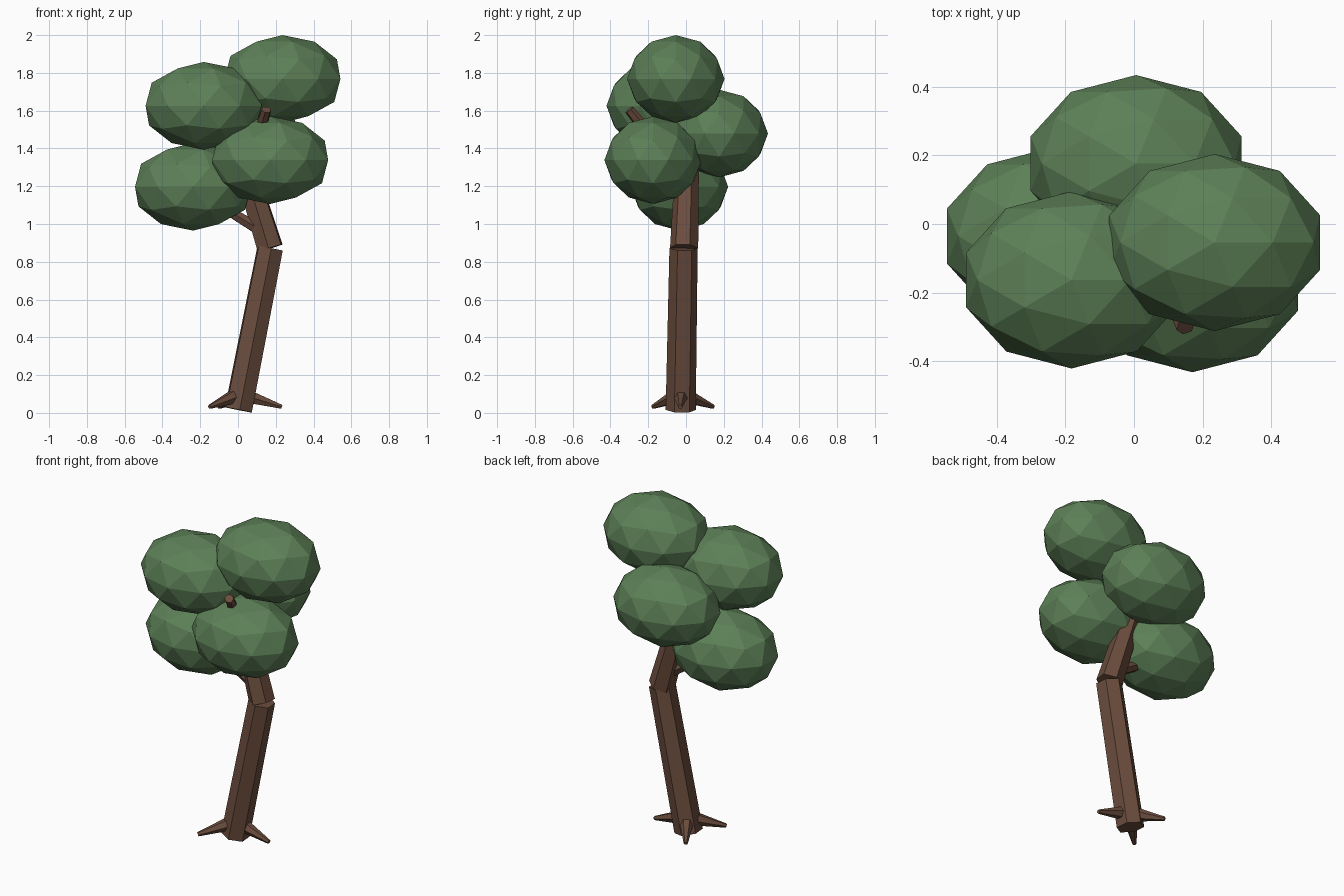
import bpy
import math
from mathutils import Vector

if "Cube" in bpy.data.objects:
    bpy.data.objects.remove(bpy.data.objects["Cube"])


def material(name, color):
    m = bpy.data.materials.new(name)
    m.diffuse_color = (*color, 1)
    m.use_nodes = True
    m.node_tree.nodes["Principled BSDF"].inputs["Base Color"].default_value = m.diffuse_color
    return m


bark = material("bark_brown", (0.145, 0.073, 0.047))
leaf = material("leaf_green", (0.108, 0.215, 0.095))


def limb(name, start, end, r1, r2, sides=6):
    """Tapered low-poly limb between two points."""
    a, b = Vector(start), Vector(end)
    d = b - a
    rot = (0, math.acos(d.z / d.length), math.atan2(d.y, d.x))
    bpy.ops.mesh.primitive_cone_add(vertices=sides, radius1=r1, radius2=r2,
                                    depth=d.length, location=(a + b) / 2,
                                    rotation=rot)
    ob = bpy.context.object
    ob.name = name
    ob.data.materials.append(bark)


# Trunk: leaning lower part and bent upper part
limb("lower_trunk", (0.002, -0.028, 0.016), (0.17, -0.013, 0.872), 0.08, 0.075)
limb("upper_trunk", (0.17, -0.01, 0.872), (-0.01, 0.01, 1.46), 0.075, 0.06)

# Branches
limb("low_branch", (0.14, -0.012, 0.955), (-0.2, -0.035, 1.16), 0.036, 0.022)
limb("front_branch", (0.05, -0.01, 1.25), (0.15, -0.3, 1.605), 0.045, 0.027)

# Roots spreading from the base
root_tips = [(0.232, -0.03, 0.032), (-0.15, -0.175, 0.032), (-0.1, 0.145, 0.032)]
for i, tip in enumerate(root_tips):
    base = Vector((0.012, -0.026, 0.1))
    limb(f"root_{i + 1}", base, tip, 0.046, 0.012)

# Foliage clumps
clumps = [
    (0.235, -0.054, 1.768),
    (-0.182, -0.163, 1.626),
    (-0.238, -0.035, 1.197),
    (0.170, -0.174, 1.338),
    (0.006, 0.176, 1.479),
]
for i, c in enumerate(clumps):
    bpy.ops.mesh.primitive_ico_sphere_add(subdivisions=2, radius=1, location=c)
    ob = bpy.context.object
    ob.name = f"foliage_{i + 1}"
    ob.scale = (0.323, 0.258, 0.232)
    ob.data.materials.append(leaf)
